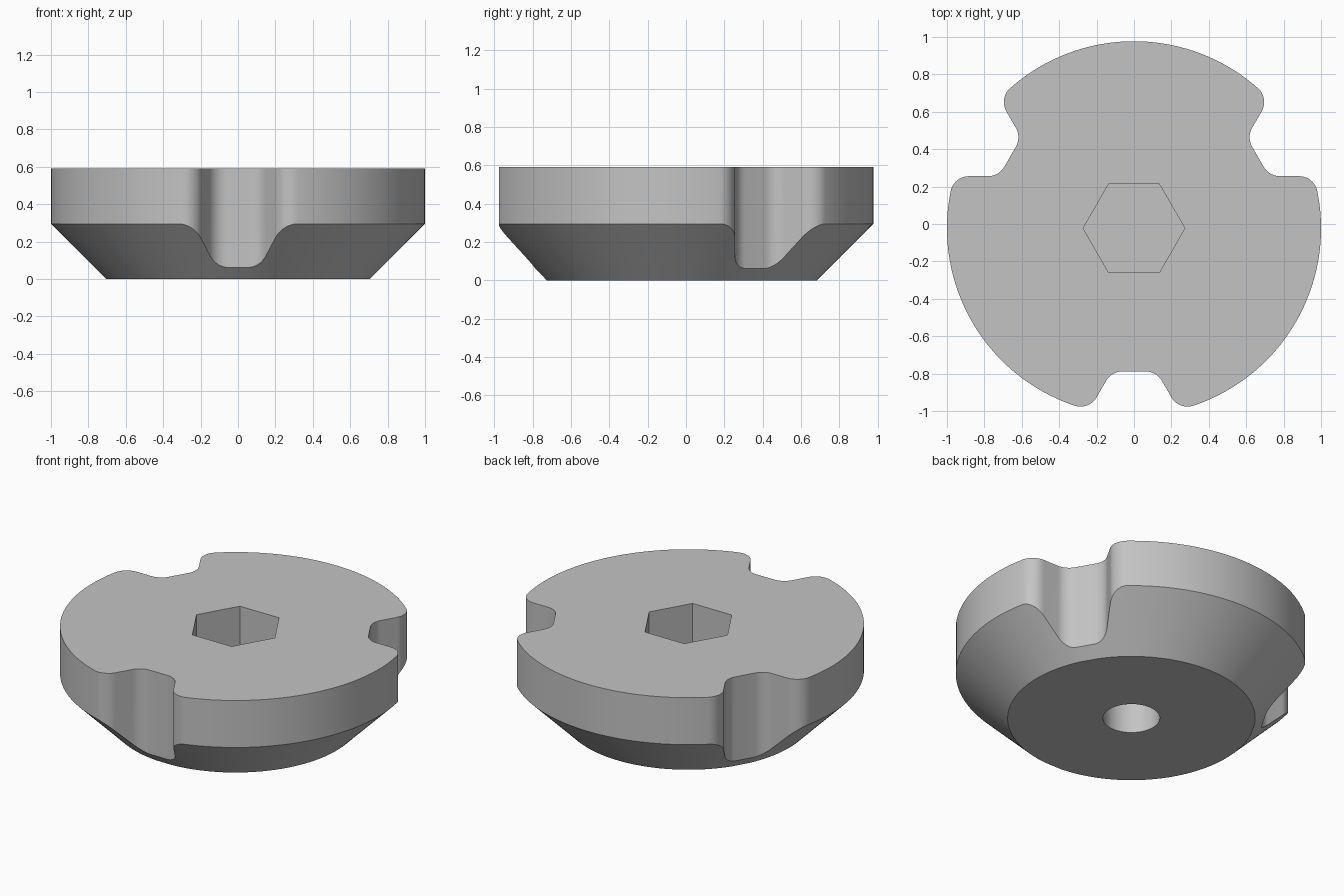
import bpy
import bmesh
from math import sin, cos, pi, radians, hypot, sqrt
from mathutils import Vector, Matrix

if "Cube" in bpy.data.objects:
    bpy.data.objects.remove(bpy.data.objects["Cube"])

RIM, BASE, HEIGHT = 1.0, 0.705, 0.59
CENTRE_Y = -0.023
FILLET = 0.1
SOCKET_R, SOCKET_DEPTH = 0.272, 0.295
BORE_R, BORE_DEPTH = 0.162, 0.235

grey = bpy.data.materials.new("mid grey")
grey.use_nodes = True
grey.diffuse_color = (0.55, 0.55, 0.55, 1)
grey.node_tree.nodes["Principled BSDF"].inputs["Base Color"].default_value = grey.diffuse_color


def arc(cx, cy, r, start, end, steps):
    """Points along an arc, angles in degrees."""
    angles = [radians(start + (end - start) * i / steps) for i in range(steps + 1)]
    return [Vector((cx + r * cos(a), cy + r * sin(a))) for a in angles]


def notch_half():
    """Right half of the front notch: flat floor, concave fillet, slope, lip."""
    corner = Vector((0.12, -0.765))
    slope, normal = Vector((0.5, -sqrt(0.75))), Vector((sqrt(0.75), 0.5))
    inner_x = corner.x - FILLET * math_tan30
    points = arc(inner_x, corner.y - FILLET, FILLET, 90, 30, 10)
    # lip circle touches both the slope and the rim from inside
    start = corner + normal * FILLET
    b = start.dot(slope)
    t = -b + sqrt(b * b - start.length_squared + (RIM - FILLET) ** 2)
    lip = start + slope * t
    lip_end = -90 + (pi / 2 + math_atan(lip)) * 180 / pi
    points += arc(lip.x, lip.y, FILLET, -150, lip_end, 14)
    return points, lip_end


def math_atan(v):
    return Vector((1, 0)).angle_signed(v) * -1


math_tan30 = 1 / sqrt(3)


def outline():
    """Three equal sectors, each one notch followed by a rim arc."""
    half, end = notch_half()
    mirrored = [Vector((-p.x, p.y)) for p in reversed(half)]
    sector = mirrored + half + arc(0, 0, RIM, end, -60 - end, 40)[1:]
    sector = sector[:-1]
    points = []
    for k in range(3):
        turn = Matrix.Rotation(k * 2 * pi / 3, 2)
        points += [turn @ p for p in sector]
    return points


def ring(bm, points):
    verts = [bm.verts.new(p) for p in points]
    edges = [bm.edges.new((v, verts[i - 1])) for i, v in enumerate(verts)]
    return verts, edges


def walls(bm, low, high):
    for i in range(len(low)):
        bm.faces.new((low[i - 1], low[i], high[i], high[i - 1]))


def polygon(radius, sides, z):
    return [(radius * cos(2 * pi * i / sides), radius * sin(2 * pi * i / sides), z)
            for i in range(sides)]


bm = bmesh.new()
shape = outline()

# Outer skin: base circle, conical chamfer following the notches, upright wall
base, base_edges = ring(bm, [(*(p.normalized() * BASE), 0) for p in shape])
shoulder, _ = ring(bm, [(p.x, p.y, p.length - BASE) for p in shape])
top, top_edges = ring(bm, [(p.x, p.y, HEIGHT) for p in shape])
walls(bm, base, shoulder)
walls(bm, shoulder, top)

# Blind hexagonal socket in the top and blind round bore in the base
for radius, sides, z, floor_z, outer in (
        (SOCKET_R, 6, HEIGHT, HEIGHT - SOCKET_DEPTH, top_edges),
        (BORE_R, 48, 0, BORE_DEPTH, base_edges)):
    mouth, mouth_edges = ring(bm, polygon(radius, sides, z))
    floor, _ = ring(bm, polygon(radius, sides, floor_z))
    walls(bm, floor, mouth)
    bm.faces.new(floor)
    bmesh.ops.triangle_fill(bm, edges=outer + mouth_edges, use_beauty=True)

bmesh.ops.recalc_face_normals(bm, faces=bm.faces)
bmesh.ops.translate(bm, verts=bm.verts, vec=(0, CENTRE_Y, 0))

mesh = bpy.data.meshes.new("notched_disc")
bm.to_mesh(mesh)
bm.free()
mesh.materials.append(grey)
disc = bpy.data.objects.new("notched_disc", mesh)
bpy.context.collection.objects.link(disc)
bpy.context.view_layer.objects.active = disc
disc.select_set(True)
bpy.ops.object.shade_smooth_by_angle(angle=radians(30))
